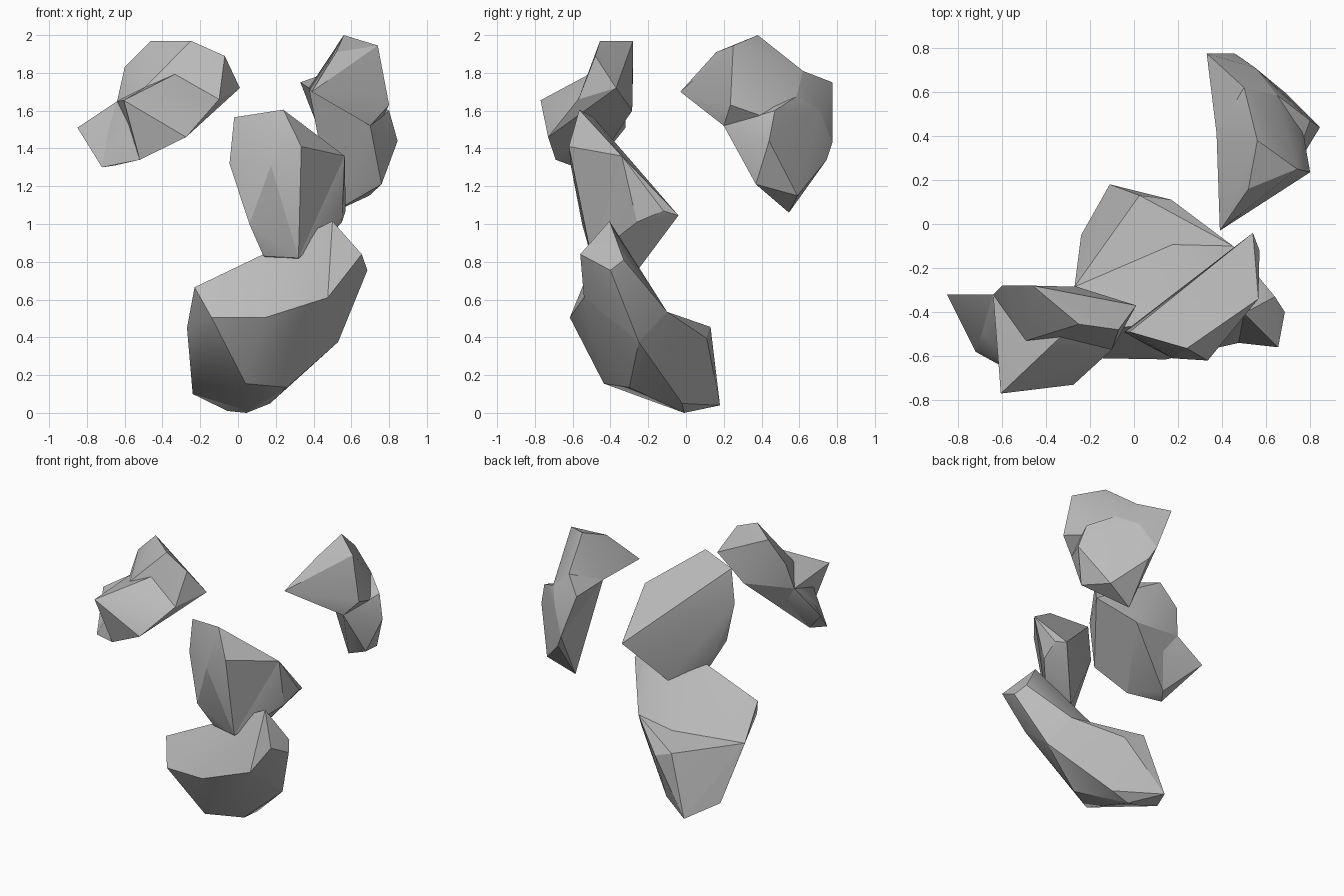
import bpy
import bmesh
from math import radians

cube = bpy.data.objects.get("Cube")
if cube:
    bpy.data.objects.remove(cube, do_unlink=True)

# One plain grey stone material
stone = bpy.data.materials.new("stone_grey")
stone.use_nodes = True
grey = (0.5, 0.5, 0.5, 1)
stone.diffuse_color = grey
stone.node_tree.nodes["Principled BSDF"].inputs["Base Color"].default_value = grey


def add_lump(mesh, corners):
    """Wrap a convex faceted lump around a few corner points."""
    lump = bmesh.new()
    for corner in corners:
        lump.verts.new(corner)
    hull = bmesh.ops.convex_hull(lump, input=lump.verts[:])
    spare = set(hull["geom_interior"]) | set(hull["geom_unused"])
    spare = [v for v in spare if isinstance(v, bmesh.types.BMVert)]
    bmesh.ops.delete(lump, geom=spare, context='VERTS')
    bmesh.ops.recalc_face_normals(lump, faces=lump.faces[:])
    piece = bpy.data.meshes.new("lump")
    lump.to_mesh(piece)
    lump.free()
    mesh.from_mesh(piece)
    bpy.data.meshes.remove(piece)


def make_rock(name, *lumps):
    """Build one rock from overlapping convex lumps, with soft shading over shallow facets."""
    mesh = bmesh.new()
    for corners in lumps:
        add_lump(mesh, corners)
    data = bpy.data.meshes.new(name)
    mesh.to_mesh(data)
    mesh.free()
    data.materials.append(stone)
    rock = bpy.data.objects.new(name, data)
    bpy.context.collection.objects.link(rock)
    bpy.ops.object.select_all(action='DESELECT')
    rock.select_set(True)
    bpy.context.view_layer.objects.active = rock
    bpy.ops.object.shade_smooth_by_angle(angle=radians(30))


# Upper right rock: crown, front shelf and a small forked side knob
crown_tip = (.01, -.37, 1.72)
shelf_end = (-.1, -.57, 1.66)
shelf_corner = (-.605, -.77, 1.655)
brow = (-.32, -.5, 1.8)
dent = (-.49, -.53, 1.725)
rear = (-.26, -.285, 1.6)
notch = (-.64, -.32, 1.65)
chin = (-.52, -.69, 1.34)
fork = (-.69, -.49, 1.48)
fork_low = (-.72, -.58, 1.3)
keel = (-.65, -.48, 1.31)
make_rock(
    "upper_right_rock",
    [crown_tip, shelf_end, brow, dent, rear, notch, (-.07, -.48, 1.89),
     (-.25, -.455, 1.97), (-.46, -.28, 1.97), (-.6, -.28, 1.83)],
    [crown_tip, shelf_end, shelf_corner, brow, dent, rear, notch, chin,
     (-.275, -.73, 1.46)],
    [fork, fork_low, keel, notch, (-.85, -.32, 1.51), (-.55, -.36, 1.52)],
    [fork, fork_low, keel, notch, chin, rear, (-.57, -.63, 1.54)],
)

# Upper left rock: pointed cap, hanging lobe and the back wall joining them
inner = (.375, .41, 1.72)
waist_front = (.7, .2, 1.52)
waist_side = (.765, .435, 1.56)
shoulder = (.65, .585, 1.675)
cap_back = (.33, .775, 1.75)
cap_ridge = (.5, .62, 1.81)
lobe_back = (.55, .71, 1.6)
lobe_rear = (.455, .775, 1.43)
make_rock(
    "upper_left_rock",
    [inner, waist_front, waist_side, shoulder, cap_ridge,
     (.39, -.03, 1.7), (.52, .16, 1.91), (.56, .38, 2),
     (.74, .25, 1.945), (.8, .235, 1.63)],
    [inner, waist_front, waist_side, shoulder, lobe_back, lobe_rear,
     (.8, .47, 1.6), (.845, .44, 1.44), (.76, .37, 1.21),
     (.5, .545, 1.06), (.695, .59, 1.15), (.5, .745, 1.34)],
    [inner, shoulder, cap_ridge, cap_back, lobe_back, lobe_rear, (.4, .755, 1.6)],
)

# Middle rock: a leaning slab with a brow overhanging its front
top_left = (.24, -.565, 1.605)
top_right = (-.02, -.49, 1.565)
overhang_end = (.565, -.34, 1.36)
overhang_foot = (.175, -.61, 1.31)
toe_front = (.32, -.5, .82)
make_rock(
    "middle_rock",
    [top_left, top_right, overhang_end, overhang_foot, toe_front,
     (.54, -.04, 1.045), (.57, -.12, 1.07), (.55, -.26, 1.01),
     (.32, -.26, .75), (.135, -.47, .83),
     (.06, -.55, 1), (-.045, -.49, 1.32)],
    [top_left, top_right, overhang_end, overhang_foot, toe_front,
     (.335, -.62, 1.41)],
)

# Bottom rock: broad body, raised corner and a thick heel behind
hip = (.45, -.1, .535)
flank = (.53, -.25, .375)
heel = (-.11, .18, .04)
side = (-.27, -.285, .45)
side_low = (-.24, -.05, .1)
foot = (.045, -.01, 0)
toe = (.26, -.3, .135)
peak = (.5, -.405, 1.015)
corner_back = (.64, -.33, .81)
corner_side = (.685, -.4, .755)
rim = (.475, -.54, .61)
make_rock(
    "bottom_rock",
    [hip, flank, heel, side, side_low, foot, toe, peak, corner_back,
     corner_side, rim, (-.23, -.49, .665), (.145, -.615, .505),
     (-.14, -.61, .505), (.04, -.435, .155)],
    [peak, corner_back, corner_side, rim, flank, (.655, -.56, .84)],
    [hip, flank, heel, side, side_low, foot, toe, (.17, .11, .395),
     (.025, .13, .455), (.17, -.02, .05), (-.055, 0, .01)],
)
